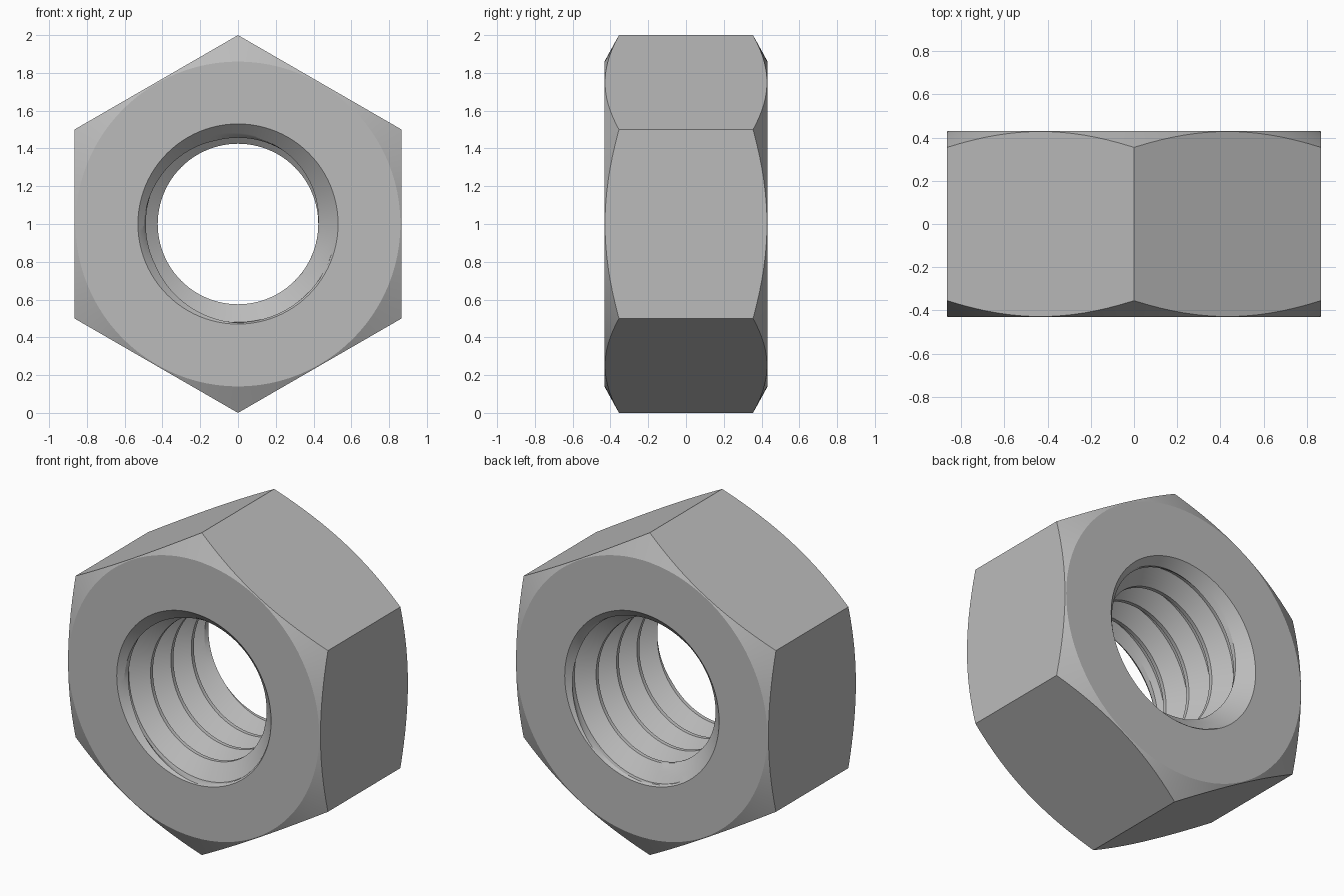
import bpy, bmesh, math

if "Cube" in bpy.data.objects:
    bpy.data.objects.remove(bpy.data.objects["Cube"])

SEG = 96                 # steps around the axis (multiple of 6)
HALF = 0.432             # half thickness
FLAT = math.sqrt(3) / 2  # axis to flat
MINOR, MAJOR, PITCH = 0.425, 0.52, 0.2
SINK = 0.53              # countersink radius at the faces
# thread section: (fraction of pitch, radius)
PROFILE = [(0.0, MINOR), (0.12, MINOR), (0.5, MAJOR), (0.62, MAJOR)]

bm = bmesh.new()


def hex_radius(a):
    return FLAT / math.cos(a % (math.pi / 3) - math.pi / 6)


def point(r, a, y):
    return bm.verts.new((r * math.sin(a), y, 1 + r * math.cos(a)))


def skin(rows):
    """Join neighbouring rows of points with quads."""
    for a, b in zip(rows, rows[1:]):
        for i in range(SEG):
            bm.faces.new((a[i], a[i + 1], b[i + 1], b[i]))


angles = [2 * math.pi * i / SEG for i in range(SEG + 1)]


def chamfer_y(a):
    return HALF - max(0, hex_radius(a) - 0.86) * 0.55


# Outside: front face, corner chamfer, six flats, chamfer, back face
skin([
    [point(SINK, a, -HALF) for a in angles],
    [point(0.86, a, -HALF) for a in angles],
    [point(hex_radius(a), a, -chamfer_y(a)) for a in angles],
    [point(hex_radius(a), a, chamfer_y(a)) for a in angles],
    [point(0.86, a, HALF) for a in angles],
    [point(SINK, a, HALF) for a in angles],
])


# Bore: helical thread, opened by a countersink at each end
def bore_point(a, turn, r):
    y = PITCH * (turn + a / (2 * math.pi))
    y = max(-HALF, min(HALF, y))
    return point(max(r, SINK - (HALF - abs(y)) * 1.0), a, y)


samples = []
for k in range(-4, 4):
    ring = PROFILE + [(1.0, MINOR)]
    for (u0, r0), (u1, r1) in zip(ring, ring[1:]):
        for s in range(3):
            t = s / 3
            samples.append((k + u0 + (u1 - u0) * t, r0 + (r1 - r0) * t))
skin([[bore_point(a, t, r) for a in angles] for t, r in samples])

# Weld seams and tidy
bmesh.ops.remove_doubles(bm, verts=bm.verts, dist=0.0005)
bmesh.ops.dissolve_degenerate(bm, edges=bm.edges, dist=0.0005)
bmesh.ops.recalc_face_normals(bm, faces=bm.faces)

mesh = bpy.data.meshes.new("hex_nut")
bm.to_mesh(mesh)
bm.free()
nut = bpy.data.objects.new("hex_nut", mesh)
bpy.context.collection.objects.link(nut)

steel = bpy.data.materials.new("steel grey")
steel.diffuse_color = (0.5, 0.5, 0.5, 1)
steel.use_nodes = True
steel.node_tree.nodes["Principled BSDF"].inputs["Base Color"].default_value = steel.diffuse_color
mesh.materials.append(steel)

bpy.context.view_layer.objects.active = nut
nut.select_set(True)
bpy.ops.object.shade_smooth_by_angle(angle=math.radians(20))
